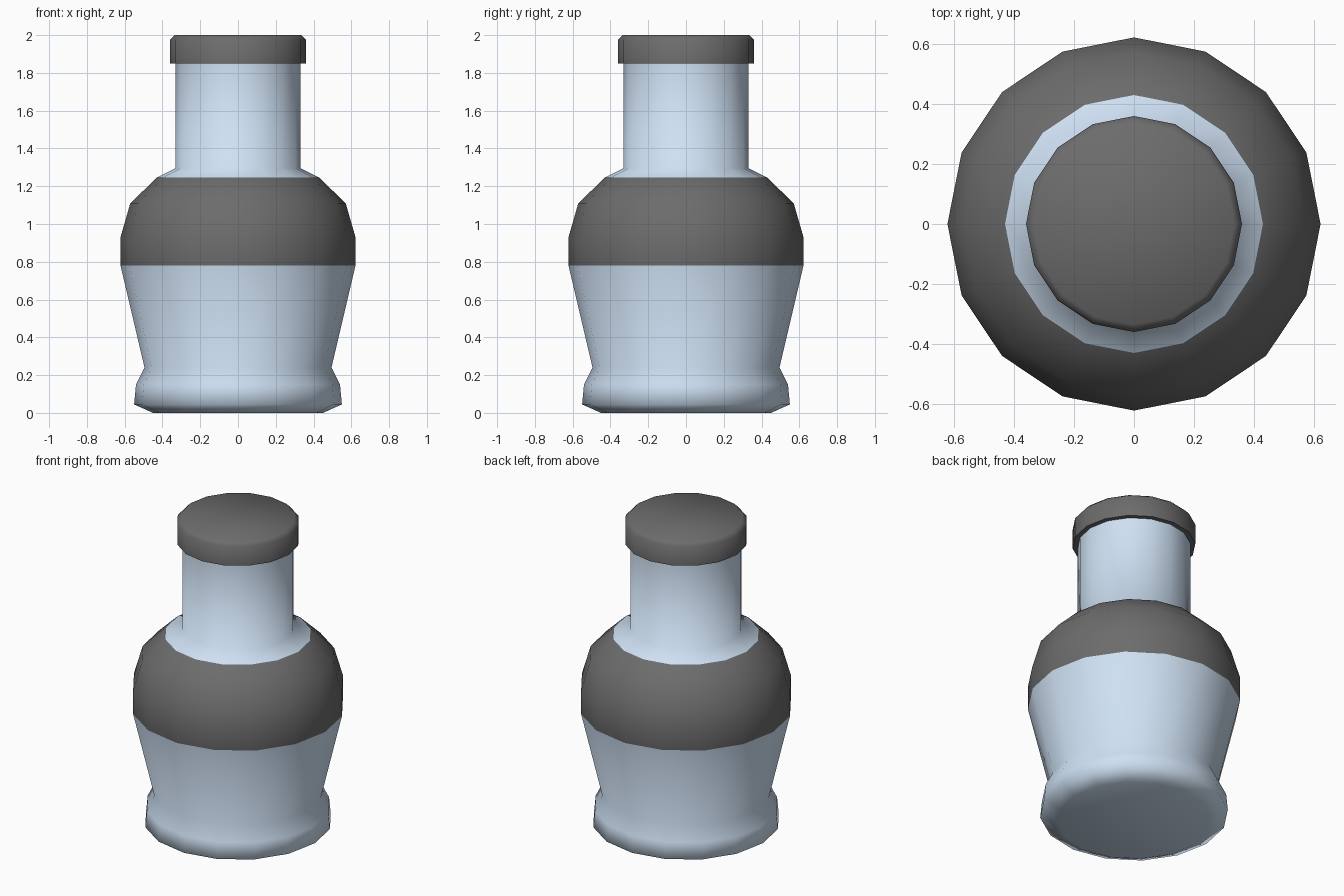
import bpy, bmesh, math

if "Cube" in bpy.data.objects:
    bpy.data.objects.remove(bpy.data.objects["Cube"])

SIDES = 16


def material(name, color):
    m = bpy.data.materials.new(name)
    m.diffuse_color = (*color, 1)
    m.use_nodes = True
    m.node_tree.nodes["Principled BSDF"].inputs["Base Color"].default_value = m.diffuse_color
    return m


def lathe(name, profile, mats, bands, angle, cap_bottom=False, cap_top=False):
    """Revolve (radius, z) points; bands gives the material of each ring of faces."""
    bm = bmesh.new()
    rings = []
    for r, z in profile:
        rings.append([bm.verts.new((r * math.cos(2 * math.pi * i / SIDES),
                                    r * math.sin(2 * math.pi * i / SIDES), z))
                      for i in range(SIDES)])
    for k, (a, b) in enumerate(zip(rings, rings[1:])):
        for i in range(SIDES):
            j = (i + 1) % SIDES
            bm.faces.new((a[i], a[j], b[j], b[i])).material_index = bands[k]
    if cap_bottom:
        bm.faces.new(rings[0][::-1]).material_index = bands[0]
    if cap_top:
        bm.faces.new(rings[-1]).material_index = bands[-1]
    mesh = bpy.data.meshes.new(name)
    bm.to_mesh(mesh)
    bm.free()
    for m in mats:
        mesh.materials.append(m)
    ob = bpy.data.objects.new(name, mesh)
    bpy.context.collection.objects.link(ob)
    bpy.ops.object.select_all(action='DESELECT')
    ob.select_set(True)
    bpy.context.view_layer.objects.active = ob
    bpy.ops.object.shade_smooth_by_angle(angle=math.radians(angle))
    return ob


glass = material("pale_blue", (0.62, 0.75, 0.90))
dark = material("dark_grey", (0.15, 0.15, 0.15))

# Bottle body: rounded foot, flared belly with dark shoulder band, straight neck
lathe("bottle_body",
      [(0.45, 0), (0.55, 0.045), (0.54, 0.15), (0.495, 0.24), (0.622, 0.78),
       (0.622, 0.93), (0.57, 1.11), (0.43, 1.245), (0.33, 1.295), (0.33, 1.86)],
      [glass, dark], [0, 0, 0, 0, 1, 1, 1, 0, 0], 80, cap_bottom=True, cap_top=True)

# Lid: short cylinder with a small bevel on top and an underside lip
lathe("bottle_cap",
      [(0.32, 1.85), (0.36, 1.85), (0.36, 1.975), (0.335, 2.0)],
      [dark], [0, 0, 0], 60, cap_top=True)
